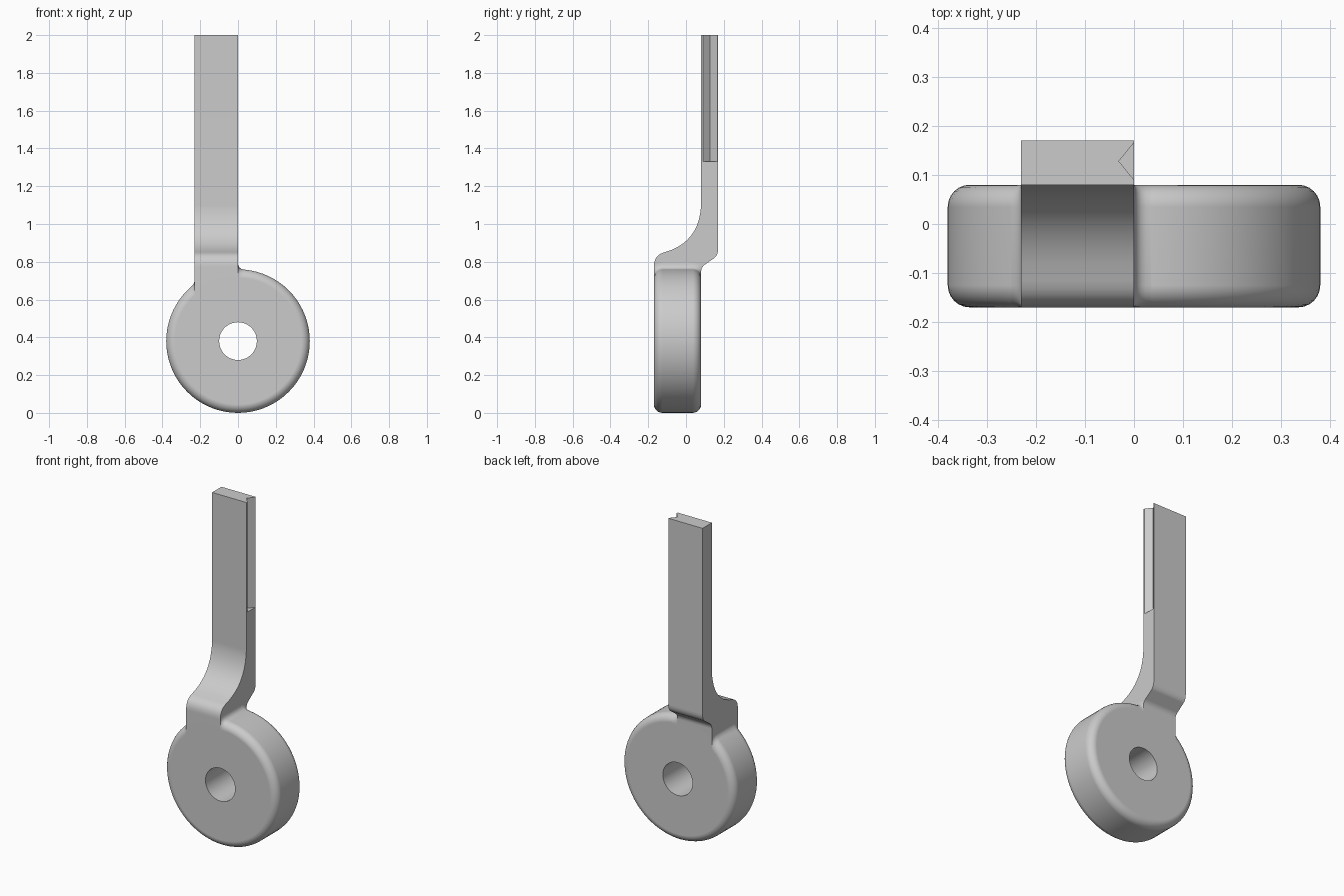
import bpy, bmesh, math
from mathutils import Vector

if "Cube" in bpy.data.objects:
    bpy.data.objects.remove(bpy.data.objects["Cube"])

FRONT, BACK = -0.17, 0.08           # disc thickness along y
RADIUS, EDGE, HUB_Z = 0.38, 0.045, 0.38
ARM_LEFT, ARM_RIGHT = 0.0, -0.23    # arm width along x


def make_object(name, bm):
    bmesh.ops.recalc_face_normals(bm, faces=bm.faces)
    mesh = bpy.data.meshes.new(name)
    bm.to_mesh(mesh)
    bm.free()
    obj = bpy.data.objects.new(name, mesh)
    bpy.context.collection.objects.link(obj)
    return obj


def bezier(a, b, c, steps=8):
    a, b, c = Vector(a), Vector(b), Vector(c)
    ts = [i / steps for i in range(steps + 1)]
    return [a * (1 - t) ** 2 + b * 2 * t * (1 - t) + c * t * t for t in ts]


def loft(name, sections):
    """Solid through closed sections of equal length, capped at both ends."""
    bm = bmesh.new()
    rings = [[bm.verts.new(p) for p in s] for s in sections]
    for r, s in zip(rings, rings[1:]):
        for i in range(len(r)):
            j = (i + 1) % len(r)
            bm.faces.new((r[i], r[j], s[j], s[i]))
    bm.faces.new(rings[0])
    bm.faces.new(rings[-1])
    return make_object(name, bm)


def boolean(target, other, operation):
    mod = target.modifiers.new(other.name, 'BOOLEAN')
    mod.operation = operation
    mod.solver = 'EXACT'
    mod.object = other
    bpy.context.view_layer.objects.active = target
    bpy.ops.object.modifier_apply(modifier=mod.name)
    bpy.data.objects.remove(other)


def smooth(obj):
    bpy.ops.object.select_all(action='DESELECT')
    obj.select_set(True)
    bpy.context.view_layer.objects.active = obj
    bpy.ops.object.shade_smooth_by_angle(angle=math.radians(32))


# Rounded rim of the disc: radius, y and outward normal, front to back
rim = []
for y_mid, start in ((FRONT + EDGE, -90), (BACK - EDGE, 0)):
    for i in range(7):
        a = math.radians(start + 15 * i)
        n = Vector((math.cos(a), math.sin(a)))
        rim.append((RADIUS - EDGE + EDGE * n.x, y_mid + EDGE * n.y, n))

# Disc
SEGMENTS = 72
angles = [2 * math.pi * i / SEGMENTS for i in range(SEGMENTS)]
body = loft("hub_and_arm", [
    [(r * math.cos(a), y, HUB_Z + r * math.sin(a)) for a in angles]
    for r, y, n in rim])

# Cranked arm, as a side profile pushed across x
profile = [Vector(p) for p in ((FRONT, 0.55), (BACK, 0.55))]
profile += bezier((BACK, 0.745), (BACK, 0.77), (0.10, 0.785), 5)
profile += bezier((0.15, 0.82), (0.17, 0.835), (0.17, 0.87), 5)
profile += [Vector((0.17, 2)), Vector((0.08, 2))]
profile += bezier((0.08, 1.1), (0.07, 0.9), (-0.115, 0.85), 10)
profile += bezier((-0.115, 0.85), (FRONT, 0.835), (FRONT, 0.775), 6)[1:]
arm = loft("arm", [[(x, p.x, p.y) for p in profile]
                   for x in (ARM_RIGHT, ARM_LEFT)])

# V groove in the upper left edge of the arm
groove = loft("groove_cutter", [
    [(0.0, 0.09, z), (-0.031, 0.128, z), (0.0, 0.166, z), (0.05, 0.128, z)]
    for z in (1.33, 2.1)])
boolean(arm, groove, 'DIFFERENCE')
boolean(body, arm, 'UNION')

# Axle hole
hole = loft("hole_cutter", [
    [(0.1 * math.cos(a), y, HUB_Z + 0.1 * math.sin(a)) for a in angles[::2]]
    for y in (-0.3, 0.3)])
boolean(body, hole, 'DIFFERENCE')
smooth(body)
weighted = body.modifiers.new("flat_faces", 'WEIGHTED_NORMAL')
weighted.keep_sharp = True


# Fillets where the arm meets the rim
def rim_point(r, y, x):
    return Vector((x, y, HUB_Z + math.sqrt(r * r - x * x)))


for name, x, side, size in (("left_fillet", ARM_LEFT, 1, 0.035),
                            ("right_fillet", ARM_RIGHT, -1, 0.02)):
    sections = []
    for r, y, n in rim:
        corner = rim_point(r, y, x)
        top = corner + Vector((0, n.y, n.x)) * size
        top.y = min(max(top.y, FRONT), BACK)
        arc = bezier(top, corner, rim_point(r, y, x + side * size), 6)
        inner = corner + Vector((-side * 0.005, 0, -0.008))
        sections.append([inner] + arc)
    smooth(loft(name, sections))
